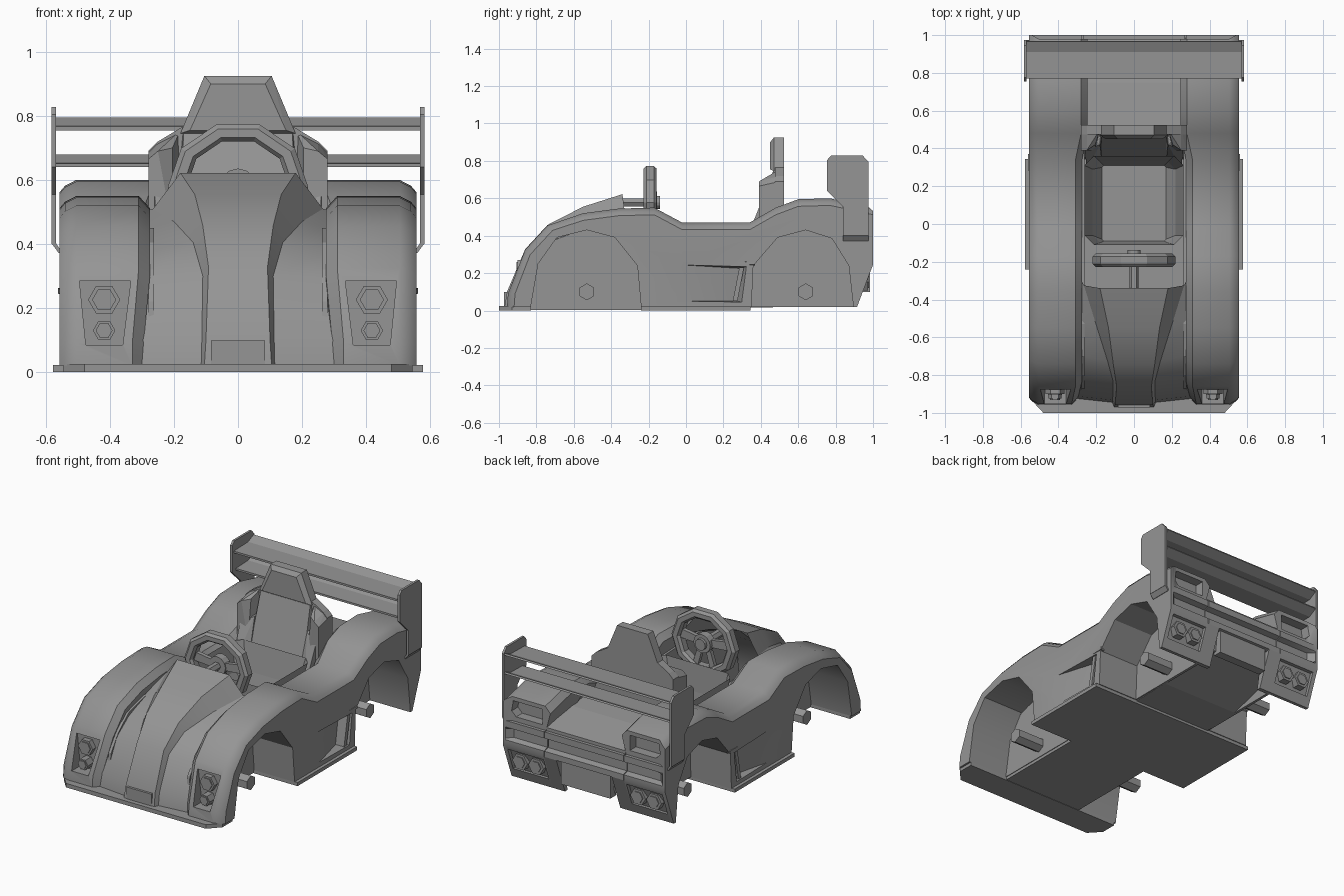
import bpy, bmesh, math

if "Cube" in bpy.data.objects:
    bpy.data.objects.remove(bpy.data.objects["Cube"])

grey = bpy.data.materials.new("body grey")
grey.diffuse_color = (0.3, 0.3, 0.3, 1)
grey.use_nodes = True
grey.node_tree.nodes["Principled BSDF"].inputs["Base Color"].default_value = grey.diffuse_color


def finish(name, bm, mirror=False, up=False):
    if mirror:
        geo = bm.verts[:] + bm.edges[:] + bm.faces[:]
        dup = bmesh.ops.duplicate(bm, geom=geo)["geom"]
        for v in dup:
            if isinstance(v, bmesh.types.BMVert):
                v.co.x = -v.co.x
    bmesh.ops.recalc_face_normals(bm, faces=bm.faces[:])
    if up and sum(f.normal.z * f.calc_area() for f in bm.faces) < 0:
        bmesh.ops.reverse_faces(bm, faces=bm.faces[:])
    me = bpy.data.meshes.new(name)
    bm.to_mesh(me)
    bm.free()
    me.materials.append(grey)
    ob = bpy.data.objects.new(name, me)
    bpy.context.collection.objects.link(ob)
    return ob


def loft(name, rings, mirror=False, closed=True, caps=(0, -1), up=False):
    bm = bmesh.new()
    rows = [[bm.verts.new(p) for p in r] for r in rings]
    n = len(rows[0])
    for a, b in zip(rows, rows[1:]):
        for i in range(n if closed else n - 1):
            j = (i + 1) % n
            bm.faces.new((a[i], a[j], b[j], b[i]))
    for c in caps:
        bm.faces.new(rows[c])
    return finish(name, bm, mirror, up)


def hull(name, pts, mirror=False):
    bm = bmesh.new()
    for p in pts:
        bm.verts.new(p)
    bmesh.ops.convex_hull(bm, input=bm.verts[:])
    bmesh.ops.dissolve_limit(bm, angle_limit=0.01, verts=bm.verts[:], edges=bm.edges[:])
    return finish(name, bm, mirror)


def prism_x(name, prof, x0, x1, mirror=False):      # profile in (y, z)
    return loft(name, [[(x, y, z) for y, z in prof] for x in (x0, x1)], mirror)


def prism_y(name, prof, y0, y1, mirror=False):      # profile in (x, z)
    return loft(name, [[(x, y, z) for x, z in prof] for y in (y0, y1)], mirror)


def prism_z(name, prof, z0, z1):                    # profile in (x, y)
    return loft(name, [[(x, y, z) for x, y in prof] for z in (z0, z1)])


def rect(a0, a1, b0, b1):
    return [(a0, b0), (a1, b0), (a1, b1), (a0, b1)]


def ngon(cx, cz, r, n=6, turn=0):
    return [(cx + r * math.cos(math.tau * i / n + turn), cz + r * math.sin(math.tau * i / n + turn))
            for i in range(n)]


def cut(ob, cutters):
    for c in cutters:
        m = ob.modifiers.new("cut", 'BOOLEAN')
        m.operation, m.solver, m.object = 'DIFFERENCE', 'EXACT', c
    bpy.context.view_layer.update()
    me = bpy.data.meshes.new_from_object(ob.evaluated_get(bpy.context.evaluated_depsgraph_get()))
    ob.modifiers.clear()
    ob.data = me
    for c in cutters:
        bpy.data.objects.remove(c)


def smooth(ob, deg):
    bpy.ops.object.select_all(action='DESELECT')
    ob.select_set(True)
    bpy.context.view_layer.objects.active = ob
    bpy.ops.object.shade_smooth_by_angle(angle=math.radians(deg))


# side bodies: fender profile with both wheel arches, lofted across x with chamfered top
front = [(-.957, .02), (-.952, .09), (-.86, .325), (-.74, .455)]
top = [(-.55, .52), (-.36, .545), (-.17, .55), (-.02, .47), (.34, .47), (.48, .55),
       (.6, .595), (.77, .6), (.98, .55)]
tail = [(.98, .40), (1, .40), (1, .36), (.965, .35), (.965, .29), (1, .28), (1, .245), (.915, .02)]
arches = [(.895, .02), (.87, .24), (.78, .385), (.64, .43), (.49, .39), (.36, .24), (.35, .02),
          (-.24, .02), (-.26, .24), (-.38, .39), (-.53, .43), (-.69, .39), (-.79, .25), (-.83, .02)]


def side_ring(x, d):
    pts = [(y + d, z) for y, z in front[:2]] + [(y + .7 * d, z - .7 * d) for y, z in front[2:]]
    pts += [(y, z - d) for y, z in top] + tail + arches
    ring = []
    for i, (y, z) in enumerate(pts):
        if x > .52 and 12 <= i < 19:                # closed ends of the rear bars
            y = 1
        inner = x < .4 and i < 13
        ring.append((x + (.02 if inner and i < 2 else -.03 if inner and i > 8 else 0), y, z))
    return ring


for s, label in ((1, "left"), (-1, "right")):
    rings = [side_ring(x, d) for x, d in ((.275, .038), (.31, 0), (.505, 0), (.54, .018), (.557, .038))]
    body = loft("side_body_" + label, [[(s * x, y, z) for x, y, z in r] for r in rings])
    lamp = prism_y("lamp_cut", [(s * x, z) for x, z in
                                ((.335, .285), (.495, .285), (.475, .085), (.36, .085))], -1.1, -.868)
    vent = prism_y("vent_cut", [(s * x, z) for x, z in
                                ((.3, .43), (.48, .43), (.51, .46), (.5, .525), (.3, .525))], .92, 1.1)
    intake = hull("intake_cut", [(s * x, y, z) for x, y, z in (
        (.562, -.04, .245), (.562, .325, .235), (.49, .29, .225), (.562, -.02, .05),
        (.562, .3, .045), (.49, .27, .05), (.62, -.04, .25), (.62, .325, .235),
        (.62, .3, .045), (.62, -.02, .05))])
    rear = hull("tail_cut", [(s * x, y + dy, z) for x in (.285, .53) for dy in (0, .2)
                             for y, z in ((.918, .08), (.968, .22))])
    cut(body, [lamp, vent, intake, rear])
    smooth(body, 32)

# inner walls of the wheel wells
prism_x("wheel_well_wall", [(-.9, .02), (-.87, .22), (-.8, .32), (-.7, .405), (-.53, .45), (-.1, .43),
                            (.35, .43), (.9, .43), (.9, .02)], .262, .279, True)

# side intake lip and slot bar
hull("intake_lip", [(x, y, z) for x, y, z in ((.54, -.04, .25), (.54, .37, .24), (.54, .37, .265),
                                               (.562, .37, .245), (.562, .37, .262))], True)
hull("intake_bar", [(x, y + .025 * k, z) for x in (.49, .553) for k in (0, 1)
                    for y, z in ((.25, .05), (.285, .23))], True)

# nose and hood: ridge, ridge foot and outer edge at each station
stations = [(-.97, .105, .02, .115, .02, .30, .02), (-.957, .1, .1, .113, .1, .3, .1),
            (-.86, .092, .328, .11, .3, .29, .29), (-.74, .11, .458, .14, .405, .285, .38),
            (-.55, .135, .555, .2, .47, .28, .45), (-.34, .18, .622, .265, .51, .28, .505)]
rows = []
for k, (y, cx, cz, bx, bz, ox, oz) in enumerate(stations):
    foot = .025 if k < 3 else .015
    half = [(ox, y + .045, oz), (bx, y + foot, bz), (cx, y, cz)]
    rows.append([(-a, b, c) for a, b, c in half] + half[::-1])
smooth(loft("hood", rows, closed=False, caps=(), up=True), 24)
prism_y("nose_plate", rect(-.085, .085, .02, .098), -.972, -.94)

# splitter, floor and skirts
prism_z("front_splitter", [(-.48, -1), (.48, -1), (.545, -.93), (.545, -.83), (-.545, -.83), (-.545, -.93)], 0, .025)
prism_z("floor", rect(-.577, .577, -.24, .345), 0, .022)
prism_z("front_floor", rect(-.275, .275, -.84, -.23), .002, .022)

# rear centre: deck, bars and diffuser
prism_x("rear_deck", [(.46, .5), (.75, .47), (.98, .42)] + tail[:-1] +
        [(.955, .235), (.945, .12), (.6, .02), (.34, .015), (.35, .2), (.46, .3)], -.27, .27)
prism_x("tail_corner", [(.93, .245), (1, .245), (.915, .02), (.89, .02)], .19, .276, True)
prism_y("rear_plate", rect(-.17, .17, .098, .243), .93, .985)

# lamps
for i, (x, z, r, y0, y1) in enumerate(((.418, .226, .05, -.9, -.86), (.418, .13, .035, -.925, -.86))):
    prism_y("headlight_%d" % i, ngon(x, z, r), y0, y1, True)
    prism_y("headlight_lens_%d" % i, ngon(x, z, r * .75), y0 - .006, y1, True)
for i, x in enumerate((.35, .46)):
    prism_y("tail_light_%d" % i, ngon(x, .152, .052), .92, .972, True)
    prism_y("tail_light_lens_%d" % i, ngon(x, .152, .036), .92, .978, True)

# axle stubs
for label, y in (("front", -.53), ("rear", .64)):
    prism_x(label + "_axle", ngon(y, .1, .045, 6, math.pi / 6), .26, .46, True)

# cockpit tub and seat
def tub_ring(z, x, y0, y1, c):
    half = [(x - c, y0), (x, y0 + c), (x, y1 - c), (x - c, y1)]
    return [(a, b, z) for a, b in half] + [(-a, b, z) for a, b in half[::-1]]


loft("seat_tub", [tub_ring(.22, .17, -.09, .31, .01), tub_ring(.3, .22, -.1, .33, .04),
                  tub_ring(.47, .262, -.11, .36, .05)], caps=(0,), up=True)
hull("seat_back", [(s * x, y, z) for s in (1, -1) for x, y, z in
                   ((.17, .32, .25), (.18, .40, .5), (.17, .465, .745), (.2, .52, .25), (.18, .52, .755))])
hull("seat_bolster", [(.17, .335, .3), (.25, .29, .3), (.26, .39, .55), (.18, .42, .6),
                      (.27, .5, .3), (.26, .5, .6), (.18, .5, .6)], True)

# cockpit surround and headrest
prism_y("seat_surround", [(-.28, .45), (.28, .45), (.28, .69), (.25, .72), (.175, .765),
                          (-.175, .765), (-.25, .72), (-.28, .69)], .475, .525)
hull("surround_arm", [(.205, .39, .45), (.28, .39, .45), (.28, .39, .665), (.25, .39, .69), (.205, .42, .7),
                      (.19, .5, .45), (.28, .5, .45), (.28, .5, .69), (.25, .5, .72), (.18, .5, .755)], True)
hull("headrest", [(s * x, y, z) for s in (1, -1) for x, y, z in
                  ((.18, .47, .745), (.15, .45, .755), (.105, .47, .925), (.085, .45, .9),
                   (.18, .525, .745), (.105, .525, .925))])

# steering wheel
wheel_z, wheel_y = .578, -.192
section = ((.205, -.02), (.205, .02), (.19, .035), (.162, .035), (.15, .02), (.15, -.02), (.162, -.035), (.19, -.035))
rings = []
for i in range(11):
    a = math.tau * (i + .5) / 10
    rings.append([(1.07 * r * math.sin(a), wheel_y + dy, wheel_z + r * math.cos(a)) for r, dy in section])
rim = loft("steering_rim", rings, caps=())
bm = bmesh.new()
bm.from_mesh(rim.data)
bmesh.ops.remove_doubles(bm, verts=bm.verts[:], dist=1e-4)
bmesh.ops.recalc_face_normals(bm, faces=bm.faces[:])
bm.to_mesh(rim.data)
bm.free()
prism_y("steering_hub", ngon(0, wheel_z, .058, 12), -.205, -.155)
prism_y("steering_cap", ngon(0, wheel_z, .035, 12), -.205, -.138)
prism_y("steering_spoke", [(.04, .605), (.04, .56), (.17, .57), (.17, .625)], -.2, -.175, True)
prism_y("lower_spoke", [(.012, .535), (.045, .535), (.08, .425), (.045, .415)], -.2, -.175, True)
prism_y("steering_column", ngon(0, wheel_z, .025), -.36, -.2)

# rear wing: two elements between end plates
for label, z, y0 in (("upper", .755, .77), ("lower", .64, .79)):
    prism_x(label + "_wing", [(y0, z), (y0, z + .012), (.91, z + .016), (.965, z + .04),
                              (.97, z + .03), (.915, z)], -.572, .572)
prism_x("wing_end_plate", [(.775, .828), (.945, .828), (.975, .795), (.975, .4), (.84, .4),
                           (.84, .555), (.755, .64), (.755, .805)], .568, .582, True)
hull("end_plate_foot", [(x, y, z) for y in (.84, .975) for x, z in
                        ((.568, .402), (.582, .402), (.56, .372), (.548, .372))], True)
